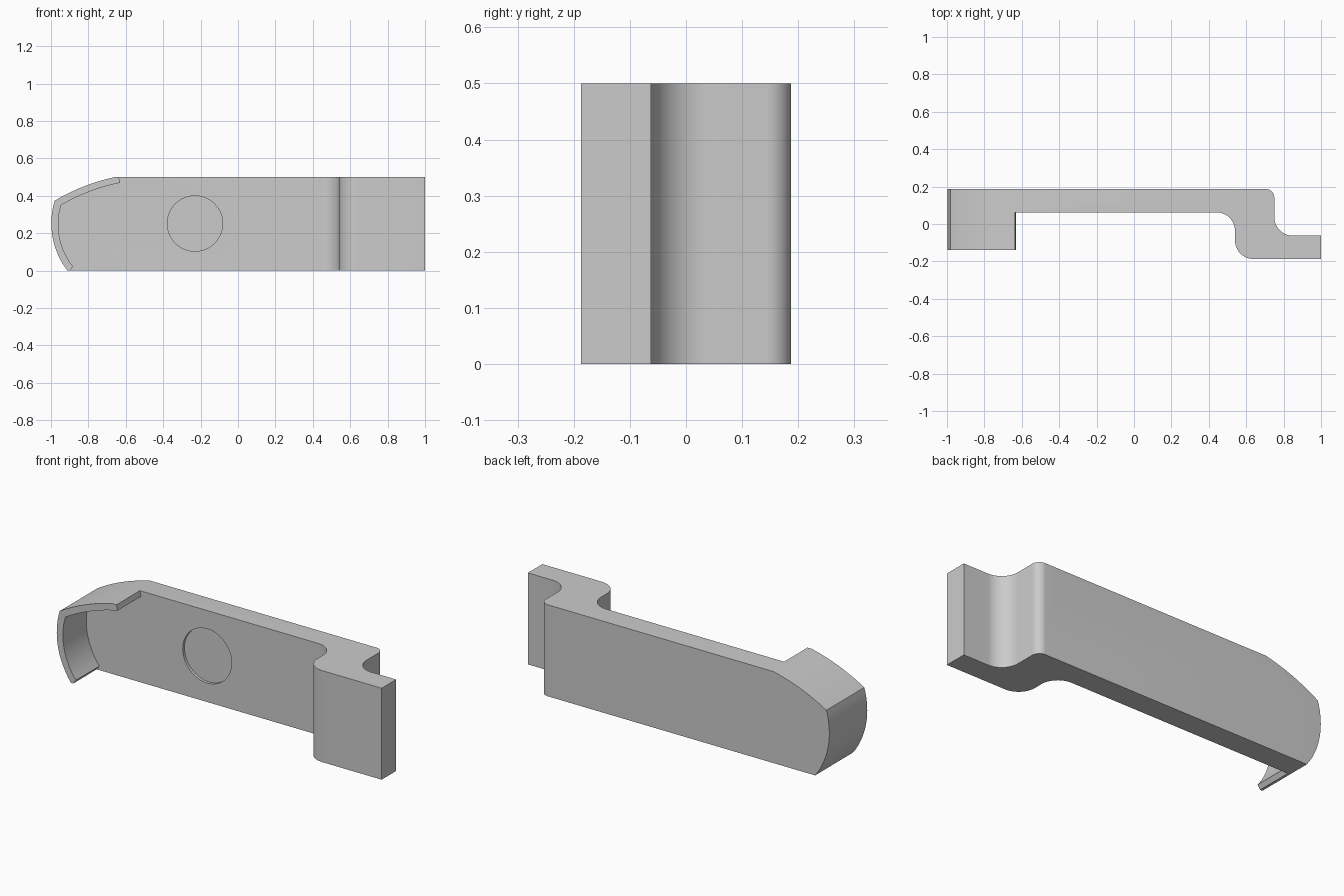
import bpy, bmesh, math
from mathutils import Vector

cube = bpy.data.objects.get("Cube")
if cube:
    bpy.data.objects.remove(cube, do_unlink=True)

grey = bpy.data.materials.new("plain_grey")
grey.use_nodes = True
colour = (0.6, 0.6, 0.6, 1)
grey.diffuse_color = colour
grey.node_tree.nodes["Principled BSDF"].inputs["Base Color"].default_value = colour


def fillet(cx, cy, r, start, end, n=14):
    """Points on a circular arc, angles in degrees."""
    angles = [math.radians(start + (end - start) * i / n) for i in range(n + 1)]
    return [(cx + r * math.cos(a), cy + r * math.sin(a)) for a in angles]


def arc(a, b, bulge, n=16):
    """Arc from a to b, bulging to the right of travel by the given height."""
    a, b = Vector(a), Vector(b)
    half = (b - a).length / 2
    r = (half * half + bulge * bulge) / (2 * bulge)
    along = (b - a).normalized()
    side = Vector((along.y, -along.x))
    centre = (a + b) / 2 + side * (bulge - r)
    sweep = math.asin(half / r)
    pts = []
    for i in range(n + 1):
        t = sweep * (2 * i / n - 1)
        pts.append(tuple(centre + r * (along * math.sin(t) + side * math.cos(t))))
    return pts


def prism(name, points, low, high, axis):
    """Extrude a flat outline along the z or y axis."""
    def place(p, d):
        return (p[0], p[1], d) if axis == "z" else (p[0], d, p[1])
    bm = bmesh.new()
    face = bm.faces.new([bm.verts.new(place(p, low)) for p in points])
    moved = bmesh.ops.extrude_face_region(bm, geom=[face])["geom"]
    offset = Vector(place((0, 0), high - low))
    bmesh.ops.translate(bm, vec=offset, verts=[v for v in moved if isinstance(v, bmesh.types.BMVert)])
    bmesh.ops.recalc_face_normals(bm, faces=bm.faces)
    mesh = bpy.data.meshes.new(name)
    bm.to_mesh(mesh)
    bm.free()
    mesh.materials.append(grey)
    obj = bpy.data.objects.new(name, mesh)
    bpy.context.collection.objects.link(obj)
    return obj


def combine(target, other, operation):
    mod = target.modifiers.new(operation, "BOOLEAN")
    mod.operation, mod.object, mod.solver = operation, other, "EXACT"
    bpy.context.view_layer.objects.active = target
    bpy.ops.object.modifier_apply(modifier=mod.name)
    bpy.data.objects.remove(other, do_unlink=True)


BACK, FRONT = 0.1875, 0.0625

# Long bar with the stepped tab at its right end
profile = [(-1.1, BACK)]
profile += fillet(0.705, BACK - 0.045, 0.045, 90, 0, 8)
profile += fillet(0.85, 0.0375, 0.1, 180, 270)
profile += [(1, -FRONT), (1, -BACK)]
profile += fillet(0.64, -0.0875, 0.1, 270, 180)
profile += fillet(0.44, -0.0375, 0.1, 0, 90)
profile += [(-1.1, FRONT)]
body = prism("bar_body", profile, 0, 0.5, "z")

# Curved left end of the bar
outer_top = arc((-0.66, 0.5), (-0.98, 0.374), -0.014)[::-1]
outer_top = arc((-0.98, 0.374), (-0.66, 0.5), -0.014)
outer_side = arc((-0.912, 0), (-0.98, 0.374), -0.046)
outer = outer_side + outer_top[1:]
trim = prism("end_trim", outer + [(1.1, 0.5), (1.1, 0)], -0.4, 0.4, "y")
combine(body, trim, "INTERSECT")

# Shallow round recess in the front face
recess = prism("recess_cutter", fillet(-0.23, 0.252, 0.148, 0, 360, 64)[:-1],
               FRONT - 0.1, FRONT + 0.015, "y")
combine(body, recess, "DIFFERENCE")

# Thin curved lip standing forward from the left end
inner_side = arc((-0.882, 0.022), (-0.946, 0.35), -0.041)
inner_top = arc((-0.946, 0.35), (-0.63, 0.47), -0.014)
inner = inner_side + inner_top[1:]
lip = prism("curved_lip", outer + [(-0.637, 0.5)] + inner[::-1] + [(-0.898, 0)],
            -0.14, FRONT, "y")
combine(body, lip, "UNION")

bpy.ops.object.select_all(action="DESELECT")
body.select_set(True)
bpy.context.view_layer.objects.active = body
bpy.ops.object.shade_smooth_by_angle(angle=math.radians(25))
